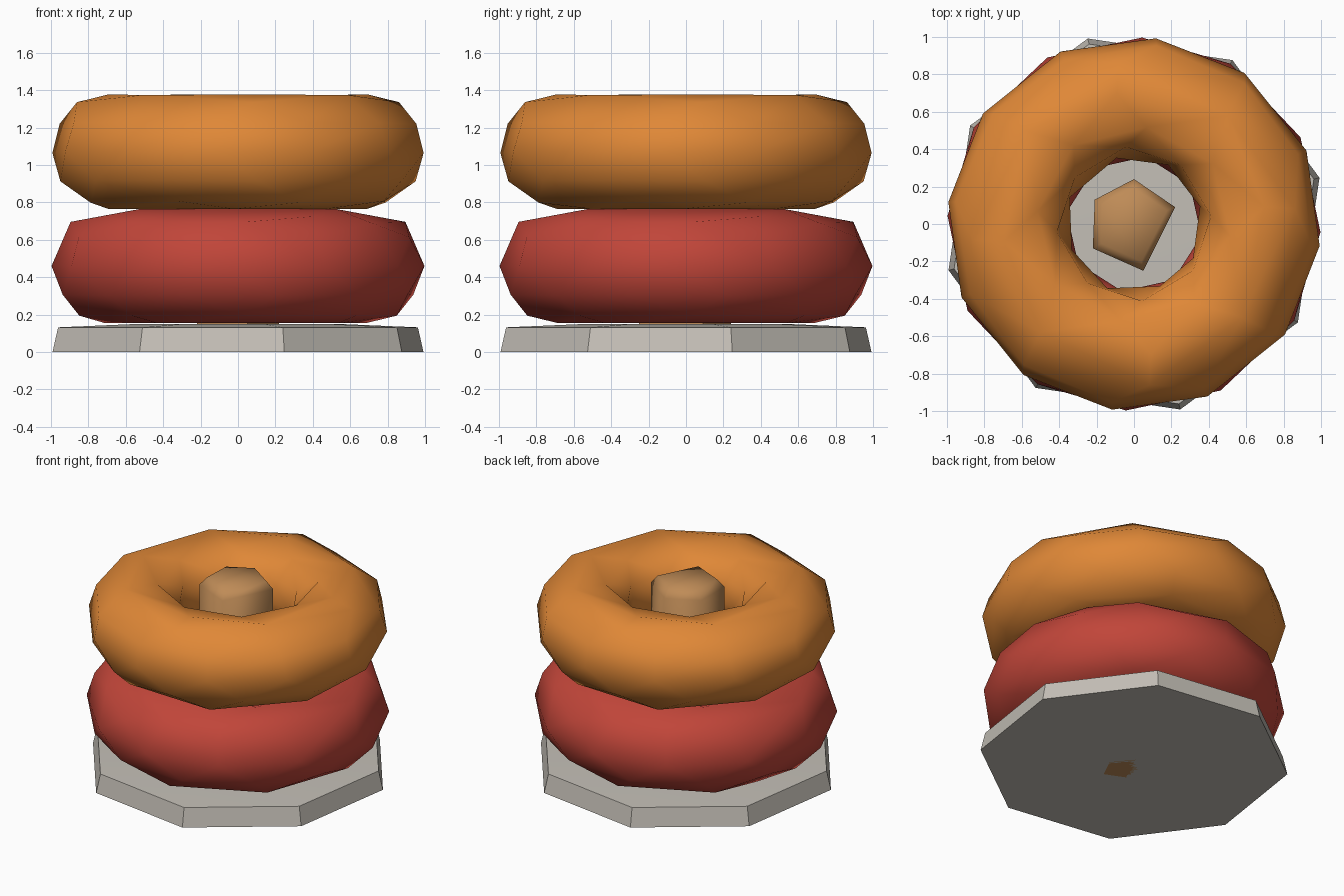
import bpy, bmesh
from math import cos, sin, radians, pi

cube = bpy.data.objects.get("Cube")
if cube:
    bpy.data.objects.remove(cube)


def material(name, rgb):
    m = bpy.data.materials.new(name)
    m.use_nodes = True
    m.diffuse_color = (*rgb, 1)
    m.node_tree.nodes["Principled BSDF"].inputs["Base Color"].default_value = (*rgb, 1)
    return m


def make_object(name, bm, mat):
    bmesh.ops.recalc_face_normals(bm, faces=bm.faces)
    mesh = bpy.data.meshes.new(name)
    bm.to_mesh(mesh)
    bm.free()
    mesh.materials.append(mat)
    obj = bpy.data.objects.new(name, mesh)
    bpy.context.collection.objects.link(obj)
    return obj


def shade(obj, angle):
    bpy.ops.object.select_all(action="DESELECT")
    obj.select_set(True)
    bpy.context.view_layer.objects.active = obj
    bpy.ops.object.shade_smooth_by_angle(angle=radians(angle))


def stacked_solid(name, outline, levels, mat):
    """Loft an outline through (scale, height) levels and cap both ends."""
    bm = bmesh.new()
    rings = [[bm.verts.new((x * s, y * s, z)) for x, y in outline] for s, z in levels]
    n = len(outline)
    for a, b in zip(rings, rings[1:]):
        for i in range(n):
            j = (i + 1) % n
            bm.faces.new((a[i], a[j], b[j], b[i]))
    bm.faces.new(rings[0][::-1])
    bm.faces.new(rings[-1])
    return make_object(name, bm, mat)


def ring(name, z, turn, mat, major=0.675, wide=0.318, tall=0.305, n=24, m=12):
    """Low-poly ring, thinned to an irregular set of facets."""
    bm = bmesh.new()
    grid = []
    for i in range(n):
        a = 2 * pi * i / n + radians(turn)
        row = []
        for k in range(m):
            b = 2 * pi * k / m
            r = major + wide * cos(b)
            row.append(bm.verts.new((r * cos(a), r * sin(a), z + tall * sin(b))))
        grid.append(row)
    for i in range(n):
        for k in range(m):
            p, q = grid[i], grid[(i + 1) % n]
            l = (k + 1) % m
            bm.faces.new((p[k], q[k], q[l], p[l]))
    obj = make_object(name, bm, mat)
    shade(obj, 180)
    thin = obj.modifiers.new("thin", "DECIMATE")
    thin.ratio = 0.36
    return obj


grey = material("warm grey", (0.55, 0.52, 0.47))
red = material("red", (0.53, 0.06, 0.041))
orange = material("orange", (0.74, 0.245, 0.038))
wood = material("wood brown", (0.52, 0.26, 0.095))

# Eight-sided base with a slightly raised middle
octagon = [(1.022 * cos(radians(14 + 45 * i)), 1.022 * sin(radians(14 + 45 * i)))
           for i in range(8)]
base = stacked_solid("base", octagon, [(1, 0), (0.97, 0.132), (0.55, 0.15)], grey)
shade(base, 30)

# Uneven five-sided post with a softened top
pentagon = [(0, 0.24), (-0.21, 0.13), (-0.22, -0.13), (0.05, -0.25), (0.22, 0.09)]
post = stacked_solid("post", pentagon, [(1, 0), (1, 1.31), (0.8, 1.365)], wood)
shade(post, 75)

# Stacked rings
ring("lower_ring", 0.46, 5, red)
ring("upper_ring", 1.07, 0, orange)
